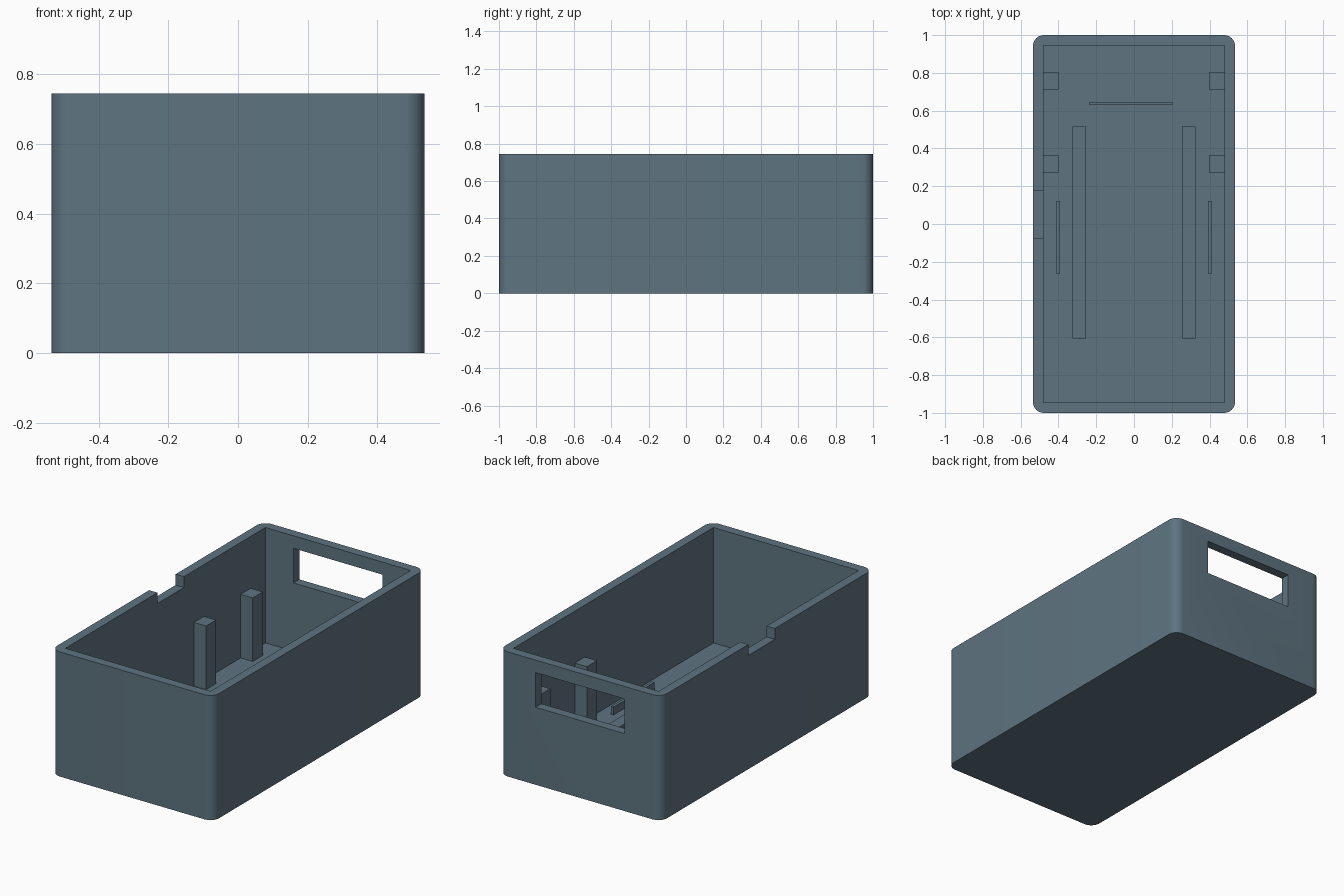
import bpy, bmesh, math

if "Cube" in bpy.data.objects:
    bpy.data.objects.remove(bpy.data.objects["Cube"])

W, L, H = 0.535, 1.0, 0.745      # half width, half length, height
WALL, R, FLOOR = 0.055, 0.058, 0.055

mat = bpy.data.materials.new("blue grey")
mat.diffuse_color = (0.112, 0.174, 0.216, 1)
mat.use_nodes = True
mat.node_tree.nodes["Principled BSDF"].inputs["Base Color"].default_value = mat.diffuse_color


def add_object(name, bm):
    bmesh.ops.recalc_face_normals(bm, faces=bm.faces)
    me = bpy.data.meshes.new(name)
    bm.to_mesh(me)
    bm.free()
    me.materials.append(mat)
    ob = bpy.data.objects.new(name, me)
    bpy.context.collection.objects.link(ob)
    return ob


def box(name, x0, x1, y0, y1, z0, z1):
    bm = bmesh.new()
    bmesh.ops.create_cube(bm, size=1)
    for v in bm.verts:
        v.co.x = x0 if v.co.x < 0 else x1
        v.co.y = y0 if v.co.y < 0 else y1
        v.co.z = z0 if v.co.z < 0 else z1
    return add_object(name, bm)


# Case body: rounded rectangle pulled upwards
bm = bmesh.new()
outline = []
for i, (sx, sy) in enumerate([(1, 1), (-1, 1), (-1, -1), (1, -1)]):
    for k in range(9):
        a = math.radians(90 * i + 90 * k / 8)
        outline.append(bm.verts.new((sx * (W - R) + R * math.cos(a),
                                     sy * (L - R) + R * math.sin(a), 0)))
base = bm.faces.new(outline)
top = bmesh.ops.extrude_face_region(bm, geom=[base])["geom"]
bmesh.ops.translate(bm, vec=(0, 0, H),
                    verts=[g for g in top if isinstance(g, bmesh.types.BMVert)])
case = add_object("case", bm)

# Cavity, back window and side notch are cut out of the body
cutters = [
    box("cavity_cutter", -W + WALL, W - WALL, -L + WALL, L - WALL, FLOOR, H + 0.2),
    box("window_cutter", -0.295, 0.295, 0.85, 1.1, 0.463, 0.67),
    box("notch_cutter", -0.7, -0.42, -0.075, 0.175, 0.68, H + 0.1),
]
for c in cutters:
    m = case.modifiers.new(c.name, "BOOLEAN")
    m.operation, m.solver, m.object = "DIFFERENCE", "EXACT", c
bpy.context.view_layer.objects.active = case
case.select_set(True)
for c in cutters:
    bpy.ops.object.modifier_apply(modifier=c.name)
    bpy.data.objects.remove(c)
bpy.ops.object.shade_smooth_by_angle(angle=math.radians(30))

# Posts, thin ribs and wide floor rails, mirrored left and right
E = 0.005                         # overlap into the floor and walls
for side, s in (("left", -1), ("right", 1)):
    def pair(name, xa, xb, *rest):
        return box(f"{side}_{name}", min(s * xa, s * xb), max(s * xa, s * xb), *rest)
    pair("front_post", 0.4, W - WALL + E, 0.27, 0.365, FLOOR - E, 0.435)
    pair("back_post", 0.4, W - WALL + E, 0.71, 0.805, FLOOR - E, 0.435)
    pair("thin_rib", 0.393, 0.41, -0.265, 0.123, FLOOR - E, 0.103)
    pair("floor_rail", 0.255, 0.325, -0.605, 0.515, FLOOR - E, 0.075)

# Thin rib across the back of the floor
box("back_rib", -0.235, 0.203, 0.63, 0.647, FLOOR - E, 0.103)
